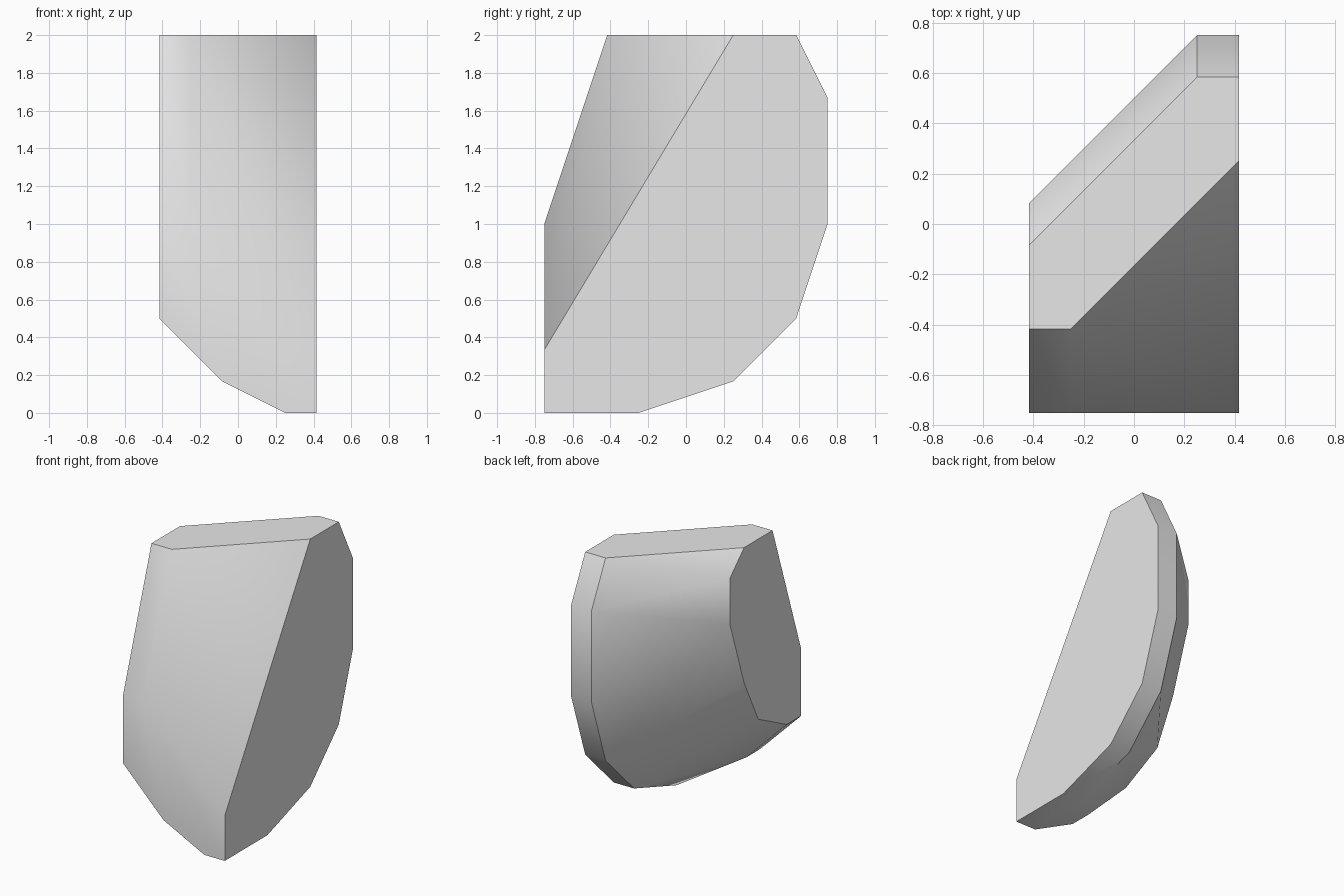
import bpy
import bmesh
import math

cube = bpy.data.objects.get("Cube")
if cube:
    bpy.data.objects.remove(cube, do_unlink=True)

STEP = 1 / 12  # all corners sit on a regular lattice


def make_material(name, colour):
    mat = bpy.data.materials.new(name)
    mat.use_nodes = True
    mat.diffuse_color = colour
    mat.node_tree.nodes["Principled BSDF"].inputs["Base Color"].default_value = colour
    return mat


# Curved back profile (y, z), shared by both edges of the narrow back strip
back_profile = [(-3, 0), (3, 2), (7, 6), (9, 12), (9, 20), (7, 24)]
corners = [(x, y, z) for x in (3, 5) for y, z in back_profile]

# Flat right side outline (y, z)
right_outline = [(-5, 24), (-9, 12), (-9, 6), (-7, 6), (-3, 8),
                 (-1, 12), (1, 18), (1, 22), (-1, 24)]
corners += [(-5, y, z) for y, z in right_outline]

# Front: lower face, slanted upper facets and the chamfered underside
corners += [(5, -9, 0), (3, -9, 0), (-1, -9, 2), (-1, -7, 2),
            (5, -9, 4), (-3, -9, 12), (-3, -5, 24), (5, 3, 24)]

# Wrap the corners in a faceted shell and merge its flat regions
bm = bmesh.new()
for corner in corners:
    bm.verts.new([c * STEP for c in corner])
bmesh.ops.convex_hull(bm, input=bm.verts[:])
bmesh.ops.dissolve_limit(bm, angle_limit=math.radians(0.5),
                         verts=bm.verts[:], edges=bm.edges[:])
bmesh.ops.recalc_face_normals(bm, faces=bm.faces[:])
mesh = bpy.data.meshes.new("rock_chunk")
bm.to_mesh(mesh)
bm.free()

rock = bpy.data.objects.new("rock_chunk", mesh)
bpy.context.collection.objects.link(rock)
mesh.materials.append(make_material("plain grey", (0.8, 0.8, 0.8, 1)))

# Soft shading across shallow facets, crisp outer edges
bpy.ops.object.select_all(action="DESELECT")
rock.select_set(True)
bpy.context.view_layer.objects.active = rock
bpy.ops.object.shade_smooth_by_angle(angle=math.radians(30))
